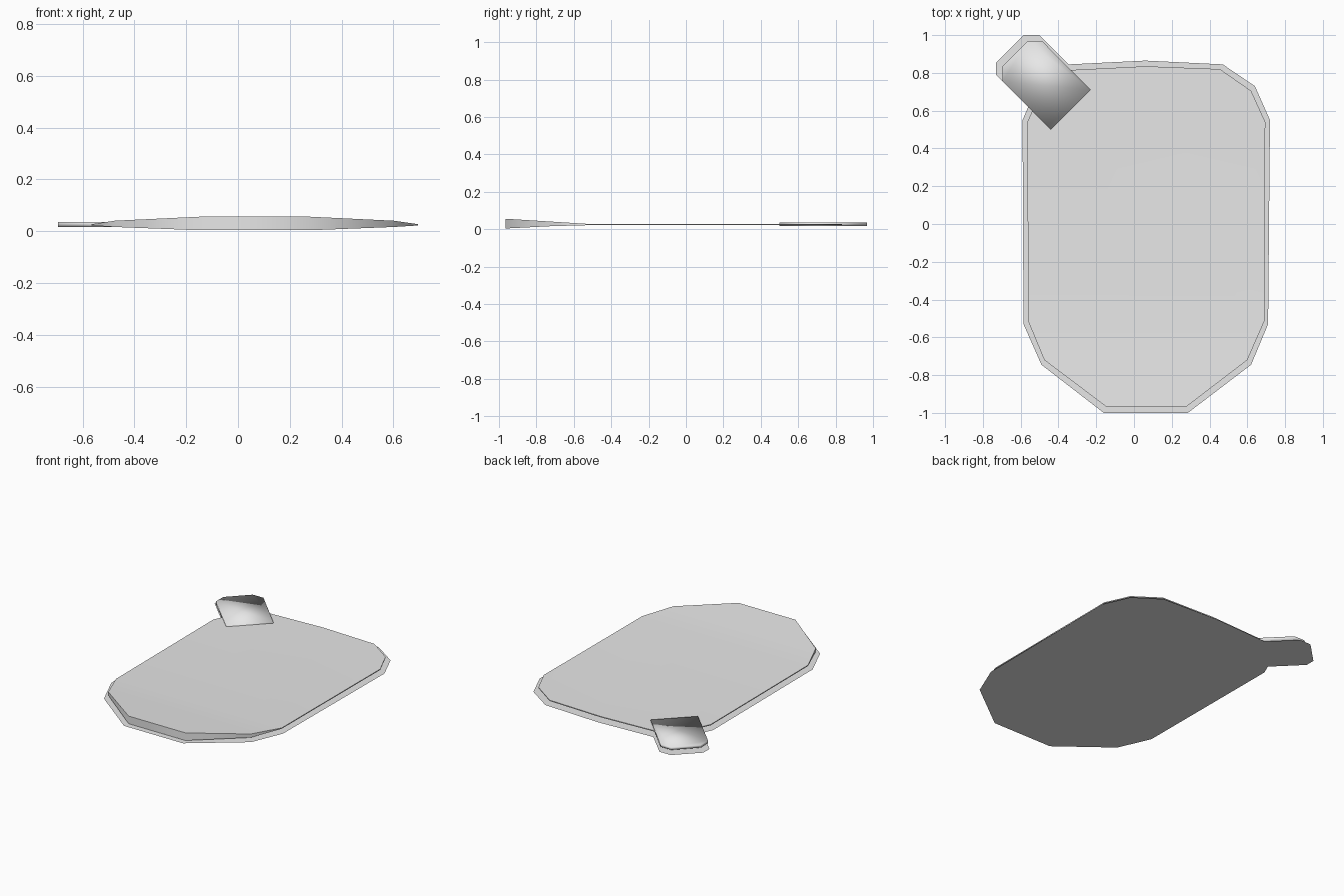
import bpy, bmesh, math

if "Cube" in bpy.data.objects:
    bpy.data.objects.remove(bpy.data.objects["Cube"], do_unlink=True)

grey = bpy.data.materials.new("light grey")
grey.use_nodes = True
grey.diffuse_color = (0.8, 0.8, 0.8, 1)
grey.node_tree.nodes["Principled BSDF"].inputs["Base Color"].default_value = (0.8, 0.8, 0.8, 1)


def flat_outline(points):
    """Bmesh holding one upward face with the given outline."""
    bm = bmesh.new()
    bm.faces.new([bm.verts.new((x, y, 0)) for x, y in points])
    bm.normal_update()
    return bm


def thicken(bm, height):
    """Turn the flat outline into a closed slab."""
    top = bmesh.ops.extrude_face_region(bm, geom=bm.faces[:])["geom"]
    verts = [v for v in top if isinstance(v, bmesh.types.BMVert)]
    bmesh.ops.translate(bm, verts=verts, vec=(0, 0, height))
    bmesh.ops.recalc_face_normals(bm, faces=bm.faces[:])


def finish(name, bm):
    mesh = bpy.data.meshes.new(name)
    bm.to_mesh(mesh)
    bm.free()
    mesh.materials.append(grey)
    obj = bpy.data.objects.new(name, mesh)
    bpy.context.collection.objects.link(obj)
    bpy.ops.object.select_all(action="DESELECT")
    obj.select_set(True)
    bpy.context.view_layer.objects.active = obj
    return obj


# Flat base sheet with a margin around the slab and the tab
base_points = [(-.16, -1), (.285, -1), (.62, -.745), (.71, -.53), (.72, .55),
               (.64, .73), (.47, .845), (.06, .865), (-.345, .845), (-.50, 1),
               (-.585, 1), (-.73, .855), (-.73, .79), (-.56, .62),
               (-.59, .55), (-.585, -.53), (-.49, -.745)]
finish("base_sheet", flat_outline(base_points))

# Main slab, flaring thicker towards the front edge
bend, mid, front = -.515, -.72, -.965
slab_points = [(-.15, front), (.28, front), (.60, mid), (.69, bend), (.695, .54),
               (.62, .705), (.455, .82), (.06, .835), (-.34, .815),
               (-.49, .705), (-.565, .54), (-.56, bend), (-.475, mid)]
slab = flat_outline(slab_points)
thicken(slab, 1)
for y in (bend, mid):
    bmesh.ops.bisect_plane(slab, geom=slab.verts[:] + slab.edges[:] + slab.faces[:],
                           dist=.001, plane_co=(0, y, 0), plane_no=(0, 1, 0))
for v in slab.verts:
    flare = max(0, (bend - v.co.y) / (bend - front))
    v.co.z = .028 + .028 * flare if v.co.z > .5 else .022 - .018 * flare ** 1.5
finish("main_slab", slab)
bpy.ops.object.shade_smooth_by_angle(angle=math.radians(50))

# Soft-shaded corner tab
tab_points = [(-.44, .50), (-.23, .71), (-.485, .967), (-.565, .967),
              (-.695, .835), (-.695, .755)]
tab = flat_outline(tab_points)
thicken(tab, .018)
bmesh.ops.translate(tab, verts=tab.verts[:], vec=(0, 0, .017))
finish("corner_tab", tab)
bpy.ops.object.shade_smooth()
